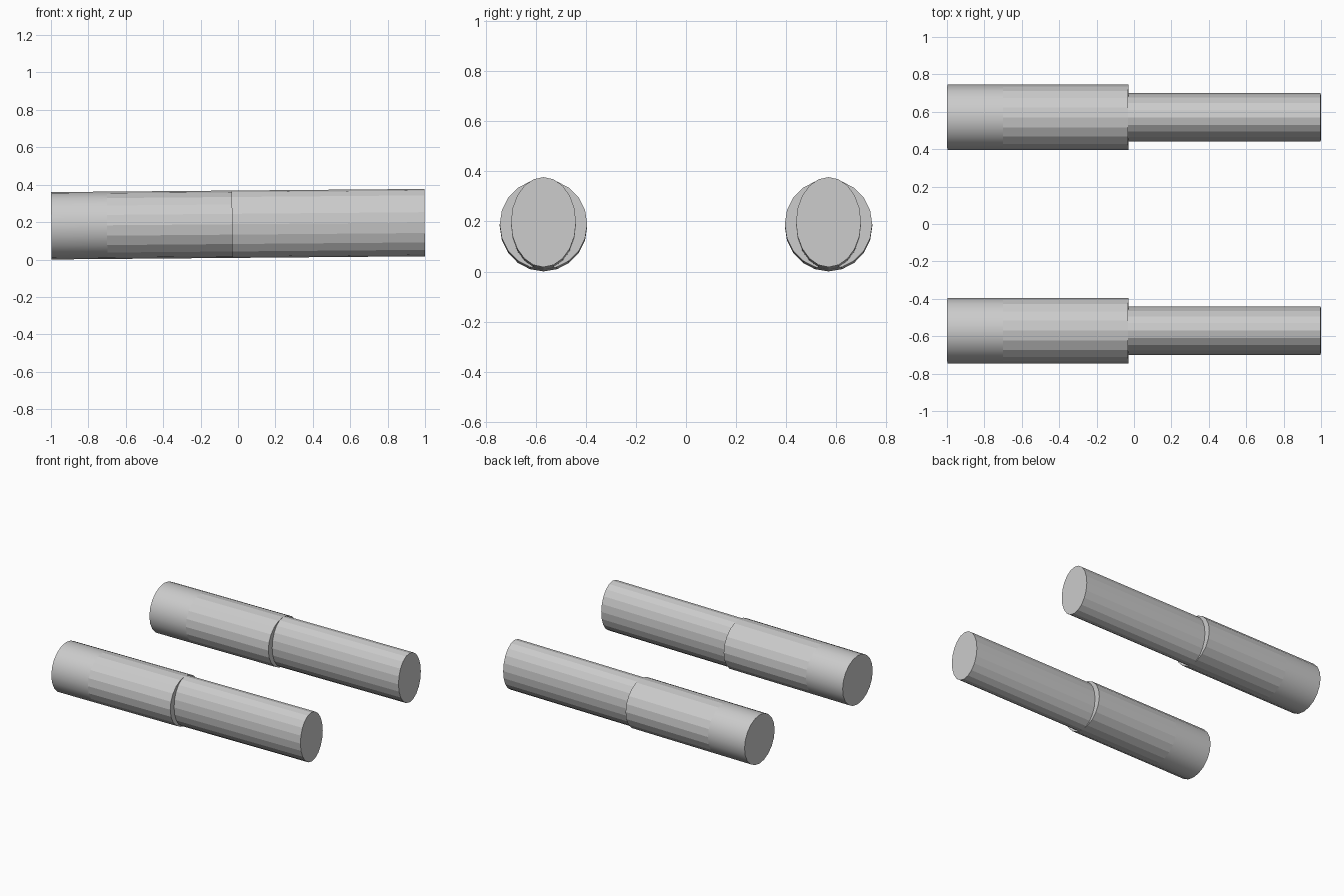
import bpy, bmesh
from math import cos, sin, pi
from mathutils import Matrix

cube = bpy.data.objects.get("Cube")
if cube:
    bpy.data.objects.remove(cube, do_unlink=True)

grey = bpy.data.materials.new("plain_grey")
grey.use_nodes = True
colour = (0.6, 0.6, 0.6, 1)
grey.diffuse_color = colour
grey.node_tree.nodes["Principled BSDF"].inputs["Base Color"].default_value = colour

SIDES = 20
HEIGHT = 0.18      # vertical radius shared by both sections
TILT = -0.0085     # slight rise toward the left end


def section(name, y, stations, width, smooth_until=None):
    """Capped oval tube along x, smooth shaded up to a given station."""
    bm = bmesh.new()
    rings = []
    for x in stations:
        rings.append([bm.verts.new((x, width * cos(2 * pi * i / SIDES),
                                    HEIGHT * sin(2 * pi * i / SIDES)))
                      for i in range(SIDES)])
    for a, b in zip(rings, rings[1:]):
        for i in range(SIDES):
            j = (i + 1) % SIDES
            face = bm.faces.new((a[i], a[j], b[j], b[i]))
            face.smooth = smooth_until is not None and b[i].co.x <= smooth_until + 0.001
    bm.faces.new(rings[0])
    bm.faces.new(rings[-1])
    bmesh.ops.recalc_face_normals(bm, faces=bm.faces)
    bm.transform(Matrix.Rotation(TILT, 4, 'Y'))
    mesh = bpy.data.meshes.new(name)
    bm.to_mesh(mesh)
    bm.free()
    mesh.materials.append(grey)
    obj = bpy.data.objects.new(name, mesh)
    obj.location = (0, y, 0.189)
    bpy.context.collection.objects.link(obj)


# Two parallel stepped tubes: wide section, then narrow section
for side, y in (("front", -0.57), ("back", 0.57)):
    section(side + "_wide_tube", y, (-0.998, -0.7, -0.03), 0.175, smooth_until=-0.7)
    section(side + "_narrow_tube", y, (-0.03, 0.998), 0.13)
